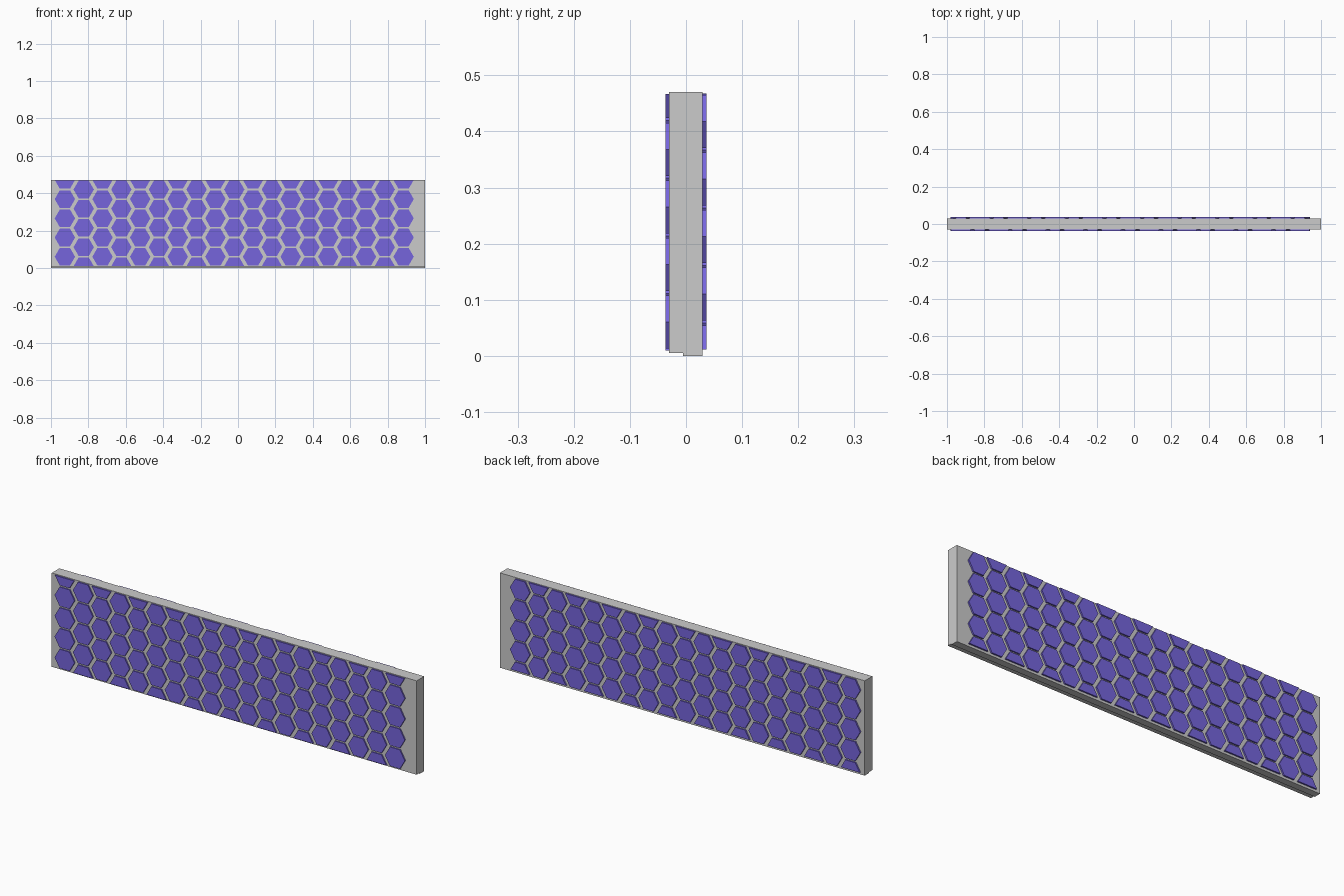
import bpy, bmesh, math

if "Cube" in bpy.data.objects:
    bpy.data.objects.remove(bpy.data.objects["Cube"])

PITCH_X, PITCH_Z = 0.1006, 0.1027     # honeycomb spacing
R = 0.0545                            # hexagon corner radius
X0, COLS = -0.9255, 19
Z_LOW, Z_HIGH = 0.010, 0.4665         # tiles are trimmed to this band

purple = bpy.data.materials.new("purple_tile")
purple.diffuse_color = (0.18, 0.13, 0.72, 1)
purple.use_nodes = True
purple.node_tree.nodes["Principled BSDF"].inputs["Base Color"].default_value = purple.diffuse_color


def finish(name, bm, mat=None):
    bmesh.ops.recalc_face_normals(bm, faces=bm.faces[:])
    me = bpy.data.meshes.new(name)
    bm.to_mesh(me)
    bm.free()
    ob = bpy.data.objects.new(name, me)
    bpy.context.collection.objects.link(ob)
    if mat:
        me.materials.append(mat)
    return ob


def extrude(bm, pts, vec):
    face = bm.faces.new([bm.verts.new(p) for p in pts])
    res = bmesh.ops.extrude_face_region(bm, geom=[face], use_keep_orig=True)
    moved = [v for v in res["geom"] if isinstance(v, bmesh.types.BMVert)]
    bmesh.ops.translate(bm, verts=moved, vec=vec)


def clip(pts, limit, sign):
    # trims a polygon in (x, z) against a horizontal line
    out = []
    for a, b in zip(pts, pts[1:] + pts[:1]):
        da, db = sign * (a[1] - limit), sign * (b[1] - limit)
        if da >= 0:
            out.append(a)
        if da * db < 0:
            t = da / (da - db)
            out.append((a[0] + t * (b[0] - a[0]), limit))
    return out


def hex_tiles(name, side):
    bm = bmesh.new()
    for c in range(COLS):
        cx = X0 + c * PITCH_X
        base = 0.06 if c % 2 == 0 else 0.06 - PITCH_Z / 2
        for r in range(5):
            cz = base + r * PITCH_Z
            poly = [(cx + R * math.cos(i * math.pi / 3),
                     cz + R * math.sin(i * math.pi / 3)) for i in range(6)]
            poly = clip(clip(poly, Z_LOW, 1), Z_HIGH, -1)
            if side > 0:              # back pattern is the front one upside down
                poly = [(x, 0.478 - z) for x, z in poly]
            extrude(bm, [(x, side * 0.0365, z) for x, z in poly],
                    (0, -side * 0.009, 0))
    return finish(name, bm, purple)


# panel with a shallow step along the front bottom edge
bm = bmesh.new()
profile = [(-0.03, 0.005), (-0.005, 0.005), (-0.005, 0), (0.029, 0),
           (0.029, 0.47), (-0.03, 0.47)]
extrude(bm, [(-1, y, z) for y, z in profile], (2, 0, 0))
finish("panel", bm)

# raised honeycomb tiles on both faces
hex_tiles("front_tiles", -1)
hex_tiles("back_tiles", 1)
